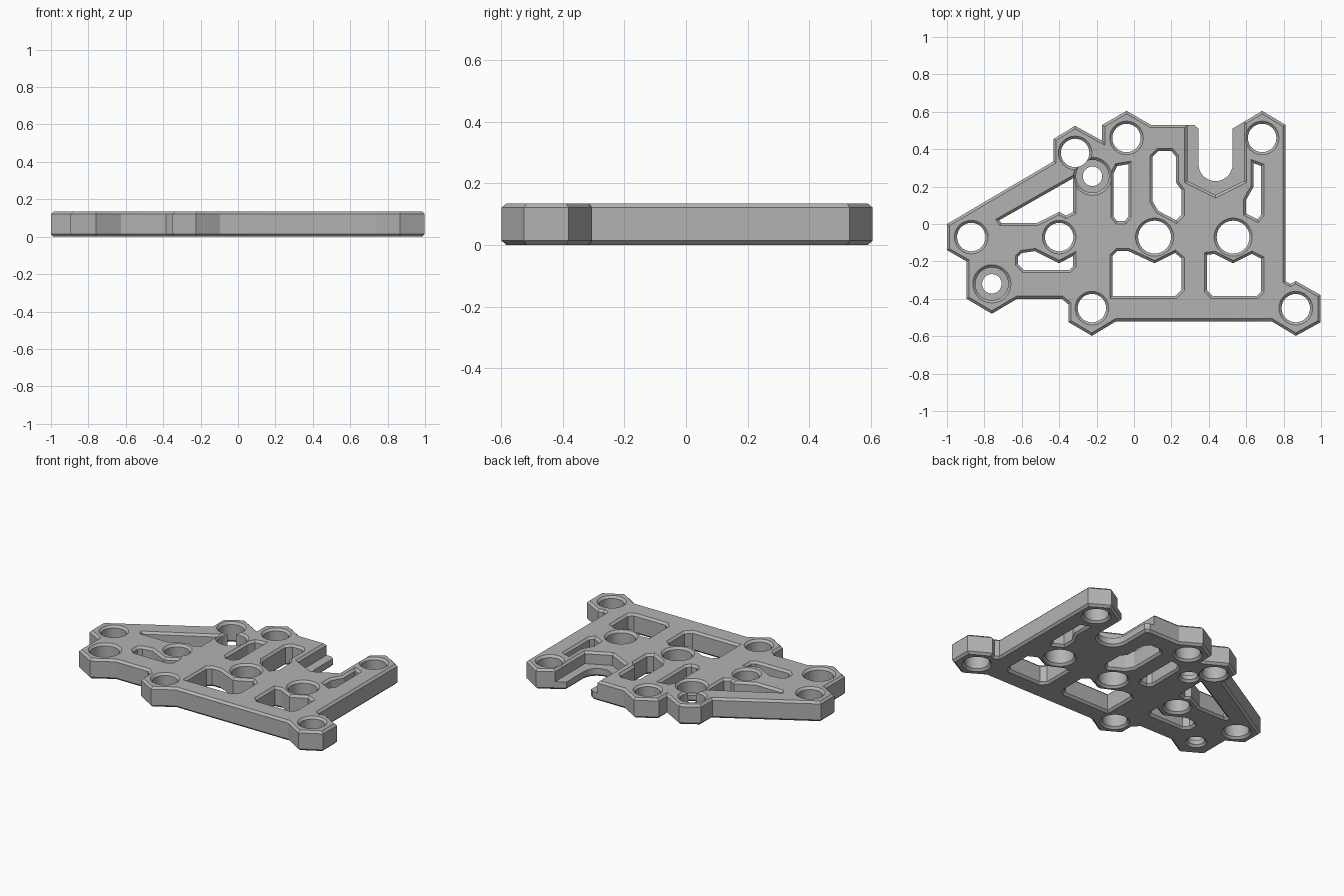
import bpy, bmesh
from math import sin, cos, pi
from mathutils import Vector
from mathutils.geometry import tessellate_polygon

cube = bpy.data.objects.get("Cube")
if cube:
    bpy.data.objects.remove(cube, do_unlink=True)

H, C = 0.135, 0.014          # plate thickness and chamfer
POCKET_FLOOR, BORE_FLOOR = 0.055, 0.045

grey = bpy.data.materials.new("plain grey")
grey.use_nodes = True
grey.diffuse_color = (0.45, 0.45, 0.45, 1)
grey.node_tree.nodes["Principled BSDF"].inputs["Base Color"].default_value = grey.diffuse_color


def arc(x, y, r, start=0.0, sweep=2 * pi, n=32):
    return [(x + r * cos(start + sweep * i / n), y + r * sin(start + sweep * i / n)) for i in range(n)]


def oriented(loop, ccw):
    area = sum(a[0] * b[1] - b[0] * a[1] for a, b in zip(loop, loop[1:] + loop[:1]))
    pts = [Vector(p) for p in loop]
    return pts if (area > 0) == ccw else pts[::-1]


def inset(loop, d):
    """Mitred offset of a loop towards its left side."""
    out = []
    for i, p in enumerate(loop):
        a = (p - loop[i - 1]).normalized()
        b = (loop[(i + 1) % len(loop)] - p).normalized()
        na, nb = Vector((-a.y, a.x)), Vector((-b.y, b.x))
        out.append(p + (na + nb) * (d / max(1 + na.dot(nb), 0.3)))
    return out


def prism(name, loops, levels):
    """Stack the loops (outer one first, then holes) at (height, inset) levels."""
    loops = [oriented(l, i == 0) for i, l in enumerate(loops)]
    bm = bmesh.new()
    rings = [[[bm.verts.new((p.x, p.y, z)) for p in inset(l, d)] for l in loops] for z, d in levels]
    for low, high in zip(rings, rings[1:]):
        for a, b in zip(low, high):
            for i in range(len(a)):
                bm.faces.new((a[i - 1], a[i], b[i], b[i - 1]))
    for ring in (rings[0], rings[-1]):
        flat = [v for l in ring for v in l]
        for tri in tessellate_polygon([[v.co for v in l] for l in ring]):
            bm.faces.new([flat[i] for i in tri])
    bmesh.ops.recalc_face_normals(bm, faces=bm.faces)
    mesh = bpy.data.meshes.new(name)
    bm.to_mesh(mesh)
    bm.free()
    mesh.materials.append(grey)
    obj = bpy.data.objects.new(name, mesh)
    bpy.context.collection.objects.link(obj)
    return obj


# Outer contour with the round-ended slot
outline = [(-1, 0), (-.43, .335), (-.43, .455), (-.315, .525), (-.17, .445), (-.17, .53),
           (-.04, .605), (.09, .53), (.32, .53), (.345, .51)]
outline += arc(.436, .32, .091, pi, pi, 16)
outline += [(.527, .32), (.527, .51), (.685, .605), (.81, .53), (.81, -.305), (.835, -.32),
            (.865, -.305), (.998, -.38), (.998, -.525), (.865, -.598), (.735, -.52),
            (-.095, -.52), (-.225, -.598), (-.35, -.525), (-.35, -.43), (-.385, -.4),
            (-.625, -.4), (-.76, -.48), (-.895, -.4), (-.895, -.2), (-1, -.14)]

# Weight-saving windows
windows = [
    [(-.72, .02), (-.325, .245), (-.325, .065), (-.365, .045), (-.4, .065), (-.52, .005), (-.71, .005)],
    [(-.62, -.175), (-.6, -.155), (-.53, -.145), (-.4, -.21), (-.325, -.17), (-.325, -.225),
     (-.345, -.245), (-.59, -.245), (-.62, -.215)],
    [(-.11, .27), (-.09, .31), (-.03, .32), (-.03, .04), (-.05, .015), (-.09, .015), (-.11, .04)],
    [(.1, .36), (.13, .39), (.2, .39), (.225, .36), (.225, .22), (.255, .18), (.255, .05),
     (.225, .02), (.13, .07), (.1, .12)],
    [(.64, .325), (.68, .31), (.68, .05), (.66, .025), (.6, .055), (.6, .13), (.64, .2)],
    [(-.115, -.17), (-.09, -.145), (-.03, -.145), (.11, -.21), (.22, -.155), (.255, -.185),
     (.255, -.35), (.22, -.385), (-.115, -.385)],
    [(.39, -.165), (.43, -.16), (.53, -.21), (.63, -.16), (.68, -.185), (.68, -.36),
     (.655, -.385), (.42, -.385), (.39, -.355)],
]

# Round mounting holes, and the narrow holes that get a counterbore
small = [(-.315, .38), (-.04, .46), (.685, .46), (-.87, -.07), (-.4, -.07), (-.225, -.45), (.865, -.45)]
large = [(.11, -.07), (.53, -.07)]
bored = [(-.76, -.32), (-.222, .255)]
holes = [arc(x, y, .076) for x, y in small] + [arc(x, y, .088) for x, y in large]
holes += [arc(x, y, .052) for x, y in bored]

plate = prism("mounting_plate", [outline] + windows + holes,
              [(0, C), (C, 0), (H - C, 0), (H, C)])

# Cutters for the counterbores and the stepped recess around the slot
flare = [(H - C, 0), (H + .01, -C - .01)]
cutters = [prism("counterbore_cutter", [arc(x, y, .088)], [(BORE_FLOOR, 0)] + flare) for x, y in bored]
recess = [(.285, .75), (.285, .23), (.436, .155), (.587, .23), (.587, .75)]
cutters.append(prism("recess_cutter", [recess], [(POCKET_FLOOR, 0)] + flare))

bpy.ops.object.select_all(action='DESELECT')
bpy.context.view_layer.objects.active = plate
plate.select_set(True)
for cutter in cutters:
    cutter.hide_render = True
    mod = plate.modifiers.new("cut", 'BOOLEAN')
    mod.operation, mod.solver, mod.object = 'DIFFERENCE', 'EXACT', cutter
    bpy.ops.object.modifier_apply(modifier=mod.name)
    bpy.data.objects.remove(cutter, do_unlink=True)
bpy.ops.object.shade_smooth_by_angle(angle=pi / 7)
